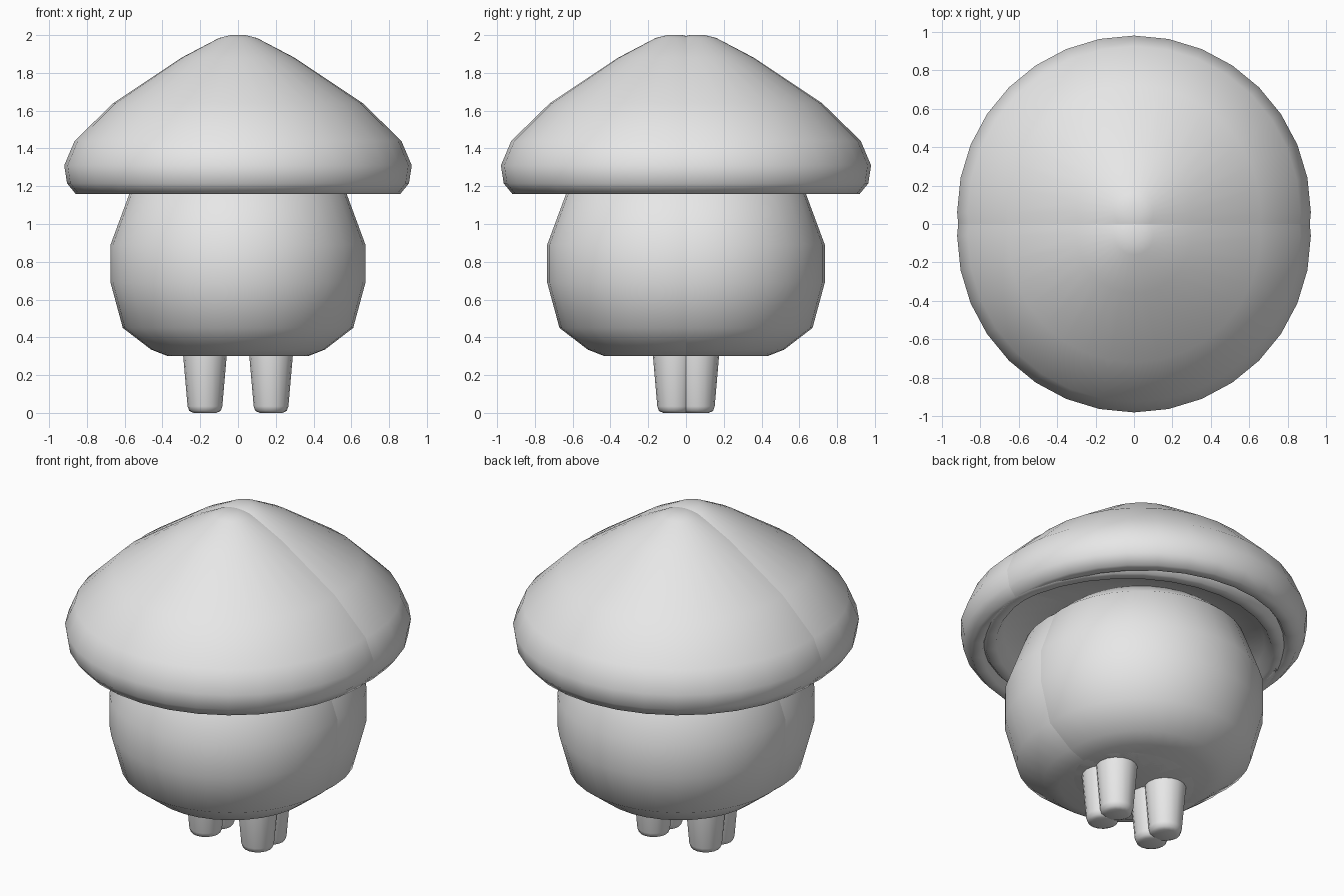
import bpy
import bmesh
from math import pi, radians
from mathutils import Matrix, Vector

if "Cube" in bpy.data.objects:
    bpy.data.objects.remove(bpy.data.objects["Cube"])

grey = bpy.data.materials.new("plain_grey")
grey.use_nodes = True
grey.diffuse_color = (0.8, 0.8, 0.8, 1)
grey.node_tree.nodes["Principled BSDF"].inputs["Base Color"].default_value = (0.8, 0.8, 0.8, 1)


def lathe(name, profile, centre, sides=32, sharp=60):
    """Turn a (radius, height) profile around z and place it at centre."""
    bm = bmesh.new()
    verts = [bm.verts.new((r, 0, z)) for r, z in profile]
    edges = [bm.edges.new(pair) for pair in zip(verts, verts[1:])]
    bmesh.ops.spin(bm, geom=verts + edges, axis=(0, 0, 1), cent=(0, 0, 0),
                   angle=2 * pi, steps=sides, use_duplicate=False)
    bmesh.ops.remove_doubles(bm, verts=bm.verts, dist=0.0005)
    bmesh.ops.recalc_face_normals(bm, faces=bm.faces)
    bmesh.ops.transform(bm, matrix=Matrix.Translation(Vector(centre)), verts=bm.verts)
    mesh = bpy.data.meshes.new(name)
    bm.to_mesh(mesh)
    bm.free()
    mesh.materials.append(grey)
    obj = bpy.data.objects.new(name, mesh)
    bpy.context.collection.objects.link(obj)
    bpy.ops.object.select_all(action="DESELECT")
    obj.select_set(True)
    bpy.context.view_layer.objects.active = obj
    bpy.ops.object.shade_smooth_by_angle(angle=radians(sharp))


# Profiles run from the top down
CAP = [(0, 2.0), (0.04, 2.0), (0.1, 1.985), (0.3, 1.88), (0.66, 1.64),
       (0.865, 1.44), (0.92, 1.31), (0.905, 1.215), (0.86, 1.16),
       (0.8, 1.16), (0.76, 1.22), (0.5, 1.26), (0, 1.26)]
BODY = [(0, 1.3), (0.45, 1.27), (0.575, 1.16), (0.675, 0.89), (0.675, 0.69),
        (0.61, 0.45), (0.46, 0.335), (0.37, 0.3), (0, 0.3)]
LEG = [(0, 0.4), (0.12, 0.4), (0.115, 0.3), (0.092, 0.035), (0.083, 0.01),
       (0.06, 0), (0, 0)]

# Two overlapping copies, slightly apart from front to back
for half, y in (("front", -0.06), ("back", 0.06)):
    lathe(f"{half}_cap", CAP, (0, y, 0))
    lathe(f"{half}_body", BODY, (0, y, 0))
    for side, x in (("left", 0.175), ("right", -0.175)):
        lathe(f"{half}_{side}_leg", LEG, (x, y, 0), sides=16)
